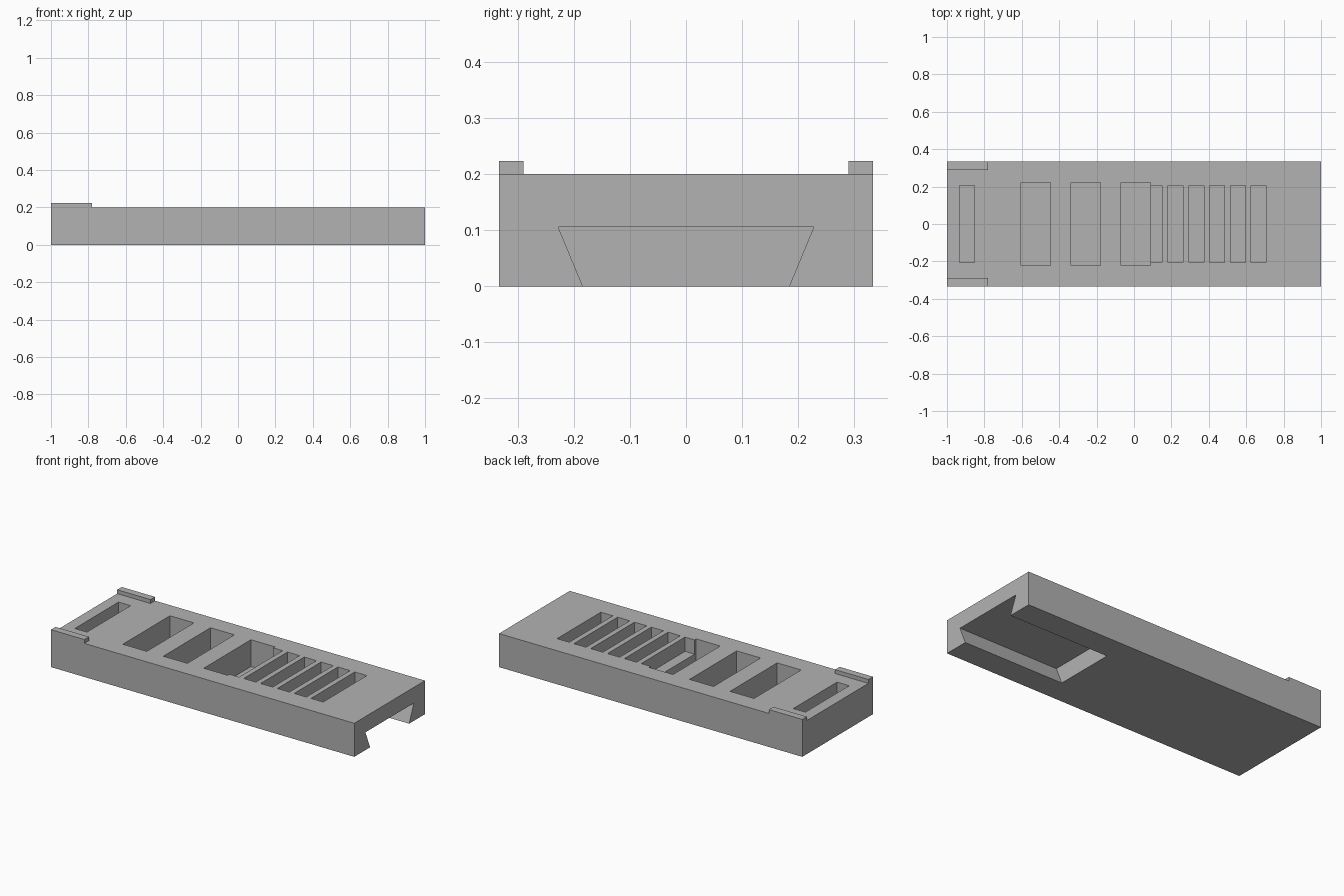
import bpy
import bmesh
from mathutils import Matrix, Vector

if "Cube" in bpy.data.objects:
    bpy.data.objects.remove(bpy.data.objects["Cube"], do_unlink=True)

HALF_WIDTH, TOP = 0.333, 0.2

grey = bpy.data.materials.new("plain grey")
grey.use_nodes = True
grey.diffuse_color = (0.448, 0.448, 0.448, 1)
grey.node_tree.nodes["Principled BSDF"].inputs["Base Color"].default_value = grey.diffuse_color


def add_box(bm, low, high):
    low, high = Vector(low), Vector(high)
    matrix = Matrix.Translation((low + high) / 2) @ Matrix.Diagonal((*(high - low), 1))
    bmesh.ops.create_cube(bm, size=1, matrix=matrix)


def finish(name, bm):
    bmesh.ops.recalc_face_normals(bm, faces=bm.faces)
    mesh = bpy.data.meshes.new(name)
    bm.to_mesh(mesh)
    bm.free()
    mesh.materials.append(grey)
    obj = bpy.data.objects.new(name, mesh)
    bpy.context.collection.objects.link(obj)
    return obj


def boxes(name, extents):
    bm = bmesh.new()
    for low, high in extents:
        add_box(bm, low, high)
    return finish(name, bm)


def recesses(name, starts, width, half_length, depth):
    return boxes(name, [((x, -half_length, TOP - depth), (x + width, half_length, TOP + 0.1))
                        for x in starts])


# Main slab
body = boxes("body", [((-1, -HALF_WIDTH, 0), (1, HALF_WIDTH, TOP))])

# Deep pockets and shallow slots in the top
pockets = recesses("pocket_cutter", [-0.604 + 0.267 * i for i in range(3)], 0.158, 0.222, 0.16)
slots = recesses("slot_cutter", [-0.932] + [0.071 + 0.111 * i for i in range(6)], 0.08, 0.206, 0.085)

# Dovetail channel underneath, open at one end
bm = bmesh.new()
slope = (0.228 - 0.184) / 0.106
bottom = -0.02
low_y = 0.184 + slope * bottom
profile = [(-low_y, bottom), (low_y, bottom), (0.228, 0.106), (-0.228, 0.106)]
face = bm.faces.new([bm.verts.new((0.34, y, z)) for y, z in profile])
extruded = bmesh.ops.extrude_face_region(bm, geom=[face])
end_verts = [v for v in extruded["geom"] if isinstance(v, bmesh.types.BMVert)]
bmesh.ops.translate(bm, verts=end_verts, vec=(0.7, 0, 0))
if not face.is_valid or len(bm.faces) < 6:
    bmesh.ops.holes_fill(bm, edges=bm.edges)
channel = finish("channel_cutter", bm)

# Cut every recess into the slab
for cutter in (pockets, slots, channel):
    cutter.hide_render = True
    cut = body.modifiers.new(cutter.name, "BOOLEAN")
    cut.operation = "DIFFERENCE"
    cut.solver = "EXACT"
    cut.object = cutter

depsgraph = bpy.context.evaluated_depsgraph_get()
cut_mesh = bpy.data.meshes.new_from_object(body.evaluated_get(depsgraph))
body.modifiers.clear()
body.data = cut_mesh
for cutter in (pockets, slots, channel):
    bpy.data.objects.remove(cutter, do_unlink=True)

# Raised guide tabs at the closed end
for side, name in ((-1, "right_tab"), (1, "left_tab")):
    inner, outer = sorted((side * 0.29, side * HALF_WIDTH))
    boxes(name, [((-1, inner, TOP), (-0.78, outer, 0.223))])
